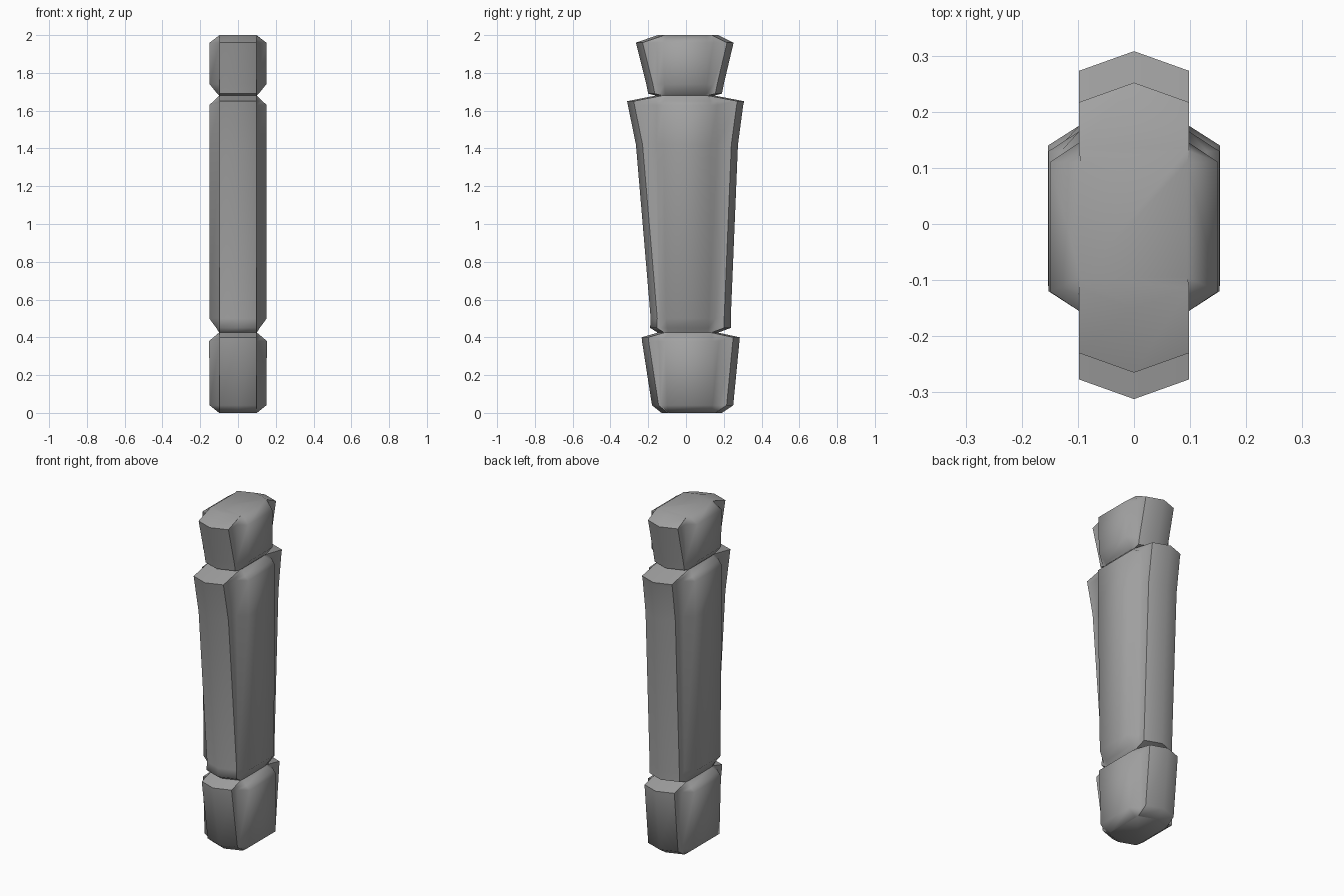
import bpy, bmesh, math

cube = bpy.data.objects.get("Cube")
if cube:
    bpy.data.objects.remove(cube, do_unlink=True)

mat = bpy.data.materials.new("plain grey")
mat.use_nodes = True
grey = (0.36, 0.36, 0.36, 1)
mat.diffuse_color = grey
mat.node_tree.nodes["Principled BSDF"].inputs["Base Color"].default_value = grey

FIN = 0.098  # half thickness of the front and back fins


def half_section(width, bulge, tip):
    """Points from the +x bulge corner round a fin tip to the -x bulge corner."""
    corner = tip - 0.035
    bulge = min(bulge, corner - 0.02)
    root = min(bulge + 0.035, corner - 0.005)
    side = [(width, bulge), (FIN, root), (FIN, corner)]
    return side + [(0, tip)] + [(-x, y) for x, y in reversed(side)]


def loft(name, rings, cap_bottom=False, cap_top=False):
    bm = bmesh.new()
    loops = []
    for z, width, front, back, bulge_front, bulge_back in rings:
        pts = half_section(width, bulge_back, back)
        pts += [(-x, -y) for x, y in half_section(width, bulge_front, front)]
        loops.append([bm.verts.new((x, y, z)) for x, y in pts])
    for low, high in zip(loops, loops[1:]):
        for i in range(len(low)):
            j = (i + 1) % len(low)
            bm.faces.new((low[i], low[j], high[j], high[i]))
    if cap_bottom:
        bm.faces.new(loops[0][::-1])
    if cap_top:
        bm.faces.new(loops[-1])
    mesh = bpy.data.meshes.new(name)
    bm.to_mesh(mesh)
    bm.free()
    mesh.materials.append(mat)
    obj = bpy.data.objects.new(name, mesh)
    bpy.context.collection.objects.link(obj)
    bpy.ops.object.select_all(action='DESELECT')
    obj.select_set(True)
    bpy.context.view_layer.objects.active = obj
    bpy.ops.object.shade_smooth_by_angle(angle=math.radians(62))


# Ring columns: height, half width, fin front, fin back, bulge front, bulge back
lower_groove = (0.425, 0.1, 0.15, 0.17, 0.10, 0.12)
upper_groove = (1.68, 0.1, 0.16, 0.15, 0.11, 0.11)

# Foot block
loft("lower_block", [
    (0.0, 0.1, 0.13, 0.19, 0.08, 0.13),
    (0.04, 0.15, 0.18, 0.25, 0.10, 0.14),
    (0.38, 0.153, 0.233, 0.283, 0.11, 0.14),
    (0.40, 0.13, 0.235, 0.285, 0.11, 0.14),
    lower_groove], cap_bottom=True)

# Long tapered middle
loft("middle_shaft", [
    lower_groove,
    (0.45, 0.115, 0.19, 0.237, 0.10, 0.12),
    (0.50, 0.152, 0.187, 0.237, 0.105, 0.12),
    (1.42, 0.152, 0.265, 0.275, 0.12, 0.13),
    (1.63, 0.152, 0.308, 0.303, 0.12, 0.13),
    (1.65, 0.13, 0.312, 0.308, 0.12, 0.13),
    upper_groove])

# Flared head block
loft("upper_block", [
    upper_groove,
    (1.69, 0.11, 0.20, 0.19, 0.11, 0.11),
    (1.74, 0.15, 0.21, 0.20, 0.115, 0.11),
    (1.96, 0.15, 0.265, 0.252, 0.12, 0.11),
    (2.0, 0.095, 0.15, 0.17, 0.10, 0.11)], cap_top=True)
